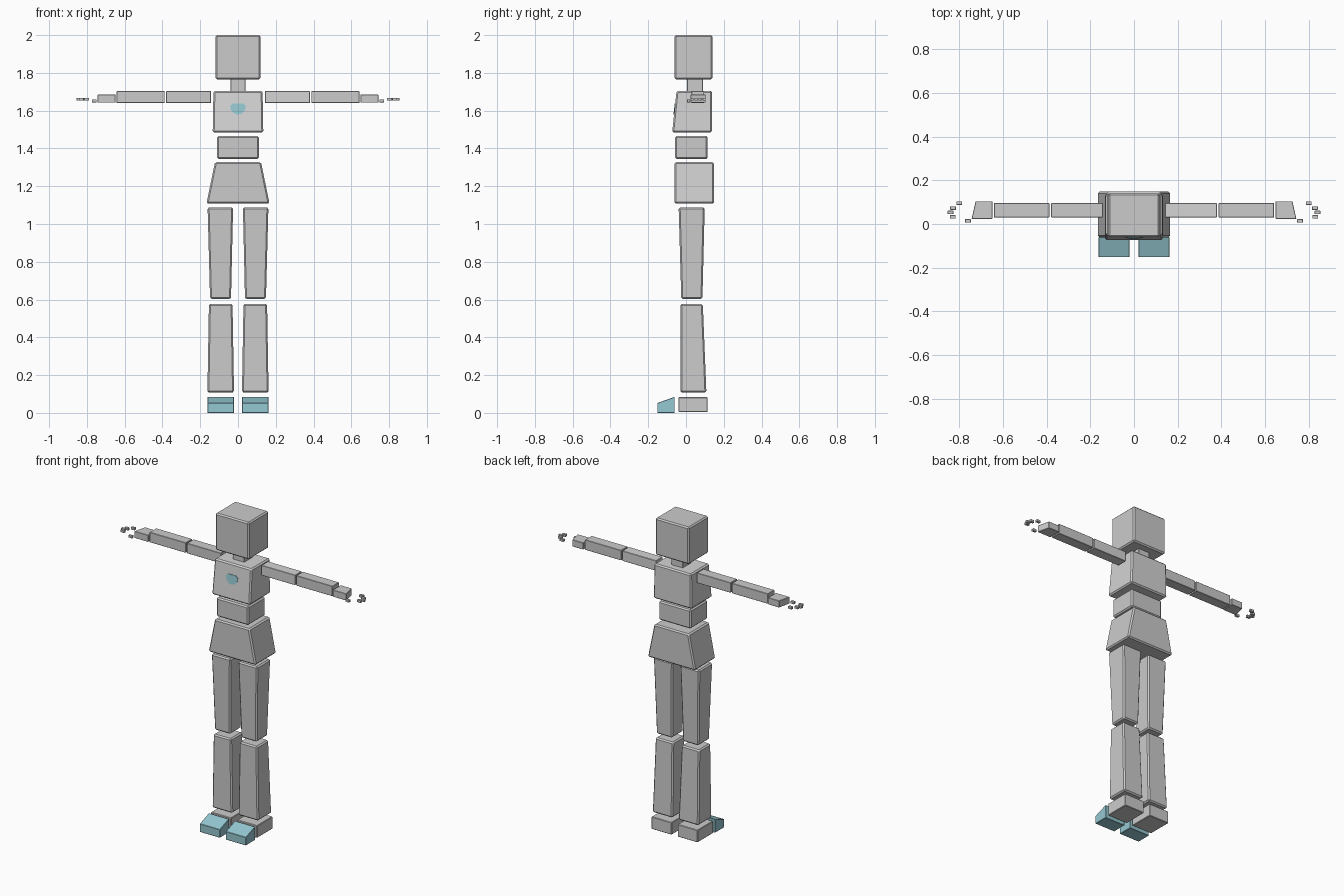
import bpy, bmesh
from mathutils import Vector

cube = bpy.data.objects.get("Cube")
if cube:
    bpy.data.objects.remove(cube, do_unlink=True)


def material(name, rgb):
    m = bpy.data.materials.new(name)
    m.use_nodes = True
    col = (*rgb, 1)
    m.diffuse_color = col
    m.node_tree.nodes["Principled BSDF"].inputs["Base Color"].default_value = col
    return m


GREY = material("grey", (0.60, 0.60, 0.60))
PALE = material("pale grey", (0.66, 0.66, 0.66))
BLUE = material("light blue", (0.30, 0.58, 0.64))


def finish(name, bm, mat, bevel=0):
    bmesh.ops.recalc_face_normals(bm, faces=bm.faces)
    if bevel:
        bmesh.ops.bevel(bm, geom=bm.edges[:], offset=bevel, segments=1, affect='EDGES')
    mesh = bpy.data.meshes.new(name)
    bm.to_mesh(mesh)
    bm.free()
    mesh.materials.append(mat)
    obj = bpy.data.objects.new(name, mesh)
    bpy.context.collection.objects.link(obj)
    return obj


def block(name, z, bottom, top=None, mat=GREY, bevel=0.008, shape=None):
    """Tapered box: z range, then (x0, x1, y0, y1) at the bottom and top."""
    bm = bmesh.new()
    bmesh.ops.create_cube(bm, size=2)
    for v in bm.verts:
        r = bottom if v.co.z < 0 else (top or bottom)
        sx, sy, sz = (int(c > 0) for c in v.co)
        v.co = Vector((r[sx], r[2 + sy], z[sz]))
        if shape:
            shape(v.co)
    return finish(name, bm, mat, bevel)


def pair(name, z, bottom, top=None, mats=(GREY, GREY), **kw):
    """The same block on the left (+x) and mirrored on the right."""
    def flip(r):
        return r and (-r[1], -r[0], r[2], r[3])
    base = kw.pop("shape", None)

    def mirrored(co):
        co.x = -co.x
        base(co)
        co.x = -co.x
    block("left_" + name, z, bottom, top, mats[0], shape=base, **kw)
    block("right_" + name, z, flip(bottom), flip(top), mats[1],
          shape=mirrored if base else None, **kw)


# Head and trunk
block("head", (1.765, 2.0), (-0.118, 0.118, -0.06, 0.14))
block("neck", (1.69, 1.775), (-0.04, 0.04, 0.005, 0.09), bevel=0.003)
block("chest", (1.485, 1.705), (-0.134, 0.134, -0.073, 0.137),
      (-0.13, 0.13, -0.05, 0.137), mat=PALE)
block("abdomen", (1.345, 1.465), (-0.112, 0.112, -0.058, 0.115))
block("pelvis", (1.108, 1.327), (-0.167, 0.167, -0.061, 0.148),
      (-0.122, 0.122, -0.061, 0.148))

# Legs
pair("thigh", (0.603, 1.088), (0.037, 0.148, -0.025, 0.087), (0.026, 0.161, -0.039, 0.099))
pair("shin", (0.108, 0.577), (0.021, 0.162, -0.03, 0.108), (0.029, 0.154, -0.03, 0.089))
pair("heel", (0.005, 0.083), (0.021, 0.162, -0.04, 0.115), bevel=0.003)


# Toe cap slopes down to the front
def slope(co):
    if co.z > 0.04 and co.y < -0.1:
        co.z = 0.052


pair("toe_cap", (0.0, 0.085), (0.021, 0.162, -0.152, -0.06), mats=(BLUE, BLUE),
     bevel=0.002, shape=slope)

# Arms
pair("upper_arm", (1.64, 1.704), (0.143, 0.38, 0.03, 0.096), mats=(PALE, GREY), bevel=0.002)
pair("forearm", (1.64, 1.704), (0.388, 0.642, 0.03, 0.096), bevel=0.002)


# Palm narrows toward its back outer corner
def palm_corner(co):
    if co.x > 0.7 and co.y > 0.07:
        co.x -= 0.018


pair("hand", (1.642, 1.685), (0.648, 0.744, 0.024, 0.104), bevel=0.002, shape=palm_corner)

# Floating finger tips: outer x, centre y, base z
tips = {"thumb_tip": (0.774, 0.014, 1.644), "index_tip": (0.843, 0.033, 1.653),
        "middle_tip": (0.854, 0.053, 1.653), "ring_tip": (0.842, 0.073, 1.653),
        "little_tip": (0.814, 0.096, 1.653)}
for name, (x, y, z) in tips.items():
    pair(name, (z, z + 0.015), (x - 0.026, x, y - 0.008, y + 0.008), bevel=0.001)

# Chest badge lying on the sloped chest front
half = [(0, 1.639), (0.026, 1.639), (0.042, 1.625), (0.037, 1.603), (0.022, 1.586), (0, 1.579)]
outline = half + [(-x, z) for x, z in half[-2:0:-1]]
bm = bmesh.new()


def front_y(z):
    return -0.073 + 0.023 * (z - 1.485) / 0.22


face = bm.faces.new([bm.verts.new((x, front_y(z) + 0.002, z)) for x, z in outline])
ext = bmesh.ops.extrude_face_region(bm, geom=[face])
bmesh.ops.translate(bm, vec=(0, -0.005, 0),
                    verts=[g for g in ext["geom"] if isinstance(g, bmesh.types.BMVert)])
finish("chest_badge", bm, BLUE)
